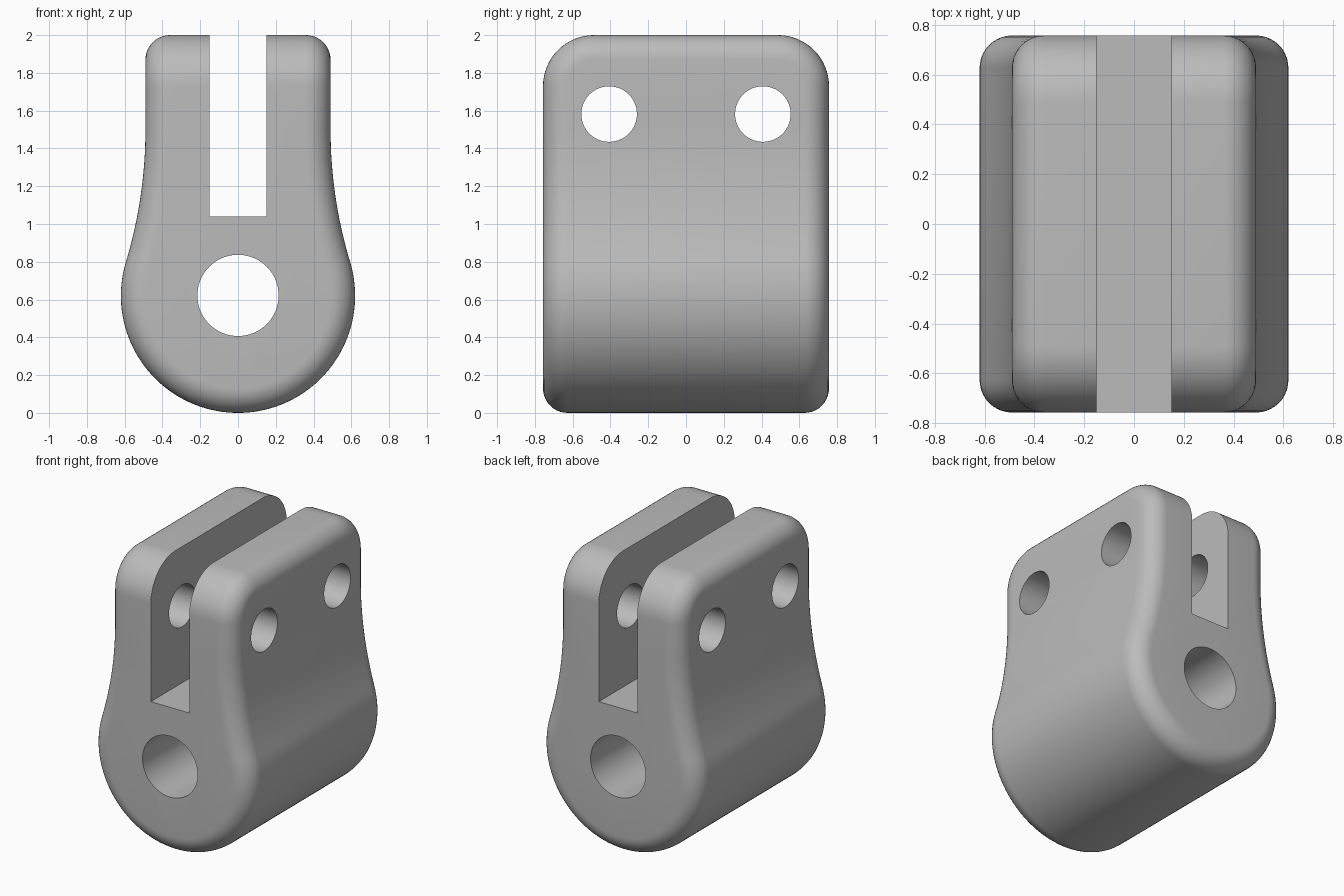
import bpy, bmesh, math
from mathutils import Matrix

cube = bpy.data.objects.get("Cube")
if cube:
    bpy.data.objects.remove(cube, do_unlink=True)

# Main dimensions
HALF_Y, HALF_X, TOP = 0.757, 0.49, 2.0
R_BASE, R_EDGE, R_CORNER = 0.62, 0.13, 0.27
Z_FLARE = 1.5                      # where the flare meets the straight side

grey = bpy.data.materials.new("plain_grey")
grey.use_nodes = True
colour = (0.5, 0.5, 0.5, 1)
grey.diffuse_color = colour
grey.node_tree.nodes["Principled BSDF"].inputs["Base Color"].default_value = colour


def make_object(name, bm):
    mesh = bpy.data.meshes.new(name)
    bmesh.ops.recalc_face_normals(bm, faces=bm.faces)
    bm.to_mesh(mesh)
    bm.free()
    obj = bpy.data.objects.new(name, mesh)
    bpy.context.collection.objects.link(obj)
    mesh.materials.append(grey)
    return obj


def half_profile():
    """Right half outline: round base, concave flare, straight side."""
    rise = Z_FLARE - R_BASE
    r_flare = (HALF_X**2 + rise**2 - R_BASE**2) / (2 * (R_BASE - HALF_X))
    cx = HALF_X + r_flare
    tangent = math.atan2(rise, cx)
    n = 40
    pts = []
    for i in range(n + 1):
        a = -math.pi / 2 + (tangent + math.pi / 2) * i / n
        pts.append((R_BASE * math.cos(a), R_BASE + R_BASE * math.sin(a)))
    m = 16
    for i in range(1, m + 1):
        a = tangent * (1 - i / m)
        pts.append((cx - r_flare * math.cos(a), Z_FLARE - r_flare * math.sin(a)))
    pts.append((HALF_X, TOP))
    return pts


# Body: extruded outline with rounded top ends
right = half_profile()
outline = right + [(-x, z) for x, z in reversed(right[1:])]
bm = bmesh.new()
face = bm.faces.new([bm.verts.new((x, -HALF_Y, z)) for x, z in outline])
ext = bmesh.ops.extrude_face_region(bm, geom=[face])
bmesh.ops.translate(bm, vec=(0, 2 * HALF_Y, 0),
                    verts=[v for v in ext["geom"] if isinstance(v, bmesh.types.BMVert)])
ends = [e for e in bm.edges
        if all(v.co.z > TOP - 1e-4 for v in e.verts)
        and abs(e.verts[0].co.y - e.verts[1].co.y) < 1e-4]
bmesh.ops.bevel(bm, geom=ends, offset=R_CORNER, segments=16, profile=0.5,
                affect='EDGES', clamp_overlap=False)
body = make_object("clevis_body", bm)

# Rounded rim between side walls and the front, top and back
rim = body.modifiers.new("rim_fillet", 'BEVEL')
rim.width, rim.segments = R_EDGE, 10
rim.limit_method, rim.angle_limit = 'ANGLE', math.radians(50)
rim.use_clamp_overlap = False


def cut(cutter):
    cutter.hide_render = True
    cutter.hide_set(True)
    mod = body.modifiers.new(cutter.name, 'BOOLEAN')
    mod.operation, mod.solver, mod.object = 'DIFFERENCE', 'EXACT', cutter


def cut_hole(name, radius, location, axis):
    bm = bmesh.new()
    bmesh.ops.create_cone(bm, cap_ends=True, segments=64, radius1=radius,
                          radius2=radius, depth=3)
    turn = Matrix.Rotation(math.pi / 2, 4, axis)
    bmesh.ops.transform(bm, matrix=Matrix.Translation(location) @ turn, verts=bm.verts)
    cut(make_object(name, bm))


# Slot between the two plates
bm = bmesh.new()
bmesh.ops.create_cube(bm, size=1)
bmesh.ops.transform(bm, matrix=Matrix.Translation((0, 0, 1.54)) @ Matrix.Diagonal((0.3, 3, 1, 1)),
                    verts=bm.verts)
cut(make_object("slot_cutter", bm))

# Pivot bore and two cross bolt holes
cut_hole("bore_cutter", 0.215, (0, 0, 0.622), 'X')
for side, y in (("front", -0.407), ("back", 0.407)):
    cut_hole(side + "_bolt_hole_cutter", 0.147, (0, y, 1.582), 'Y')

# Bake the modifiers, drop the cutters, shade smooth
bpy.context.view_layer.update()
baked = bpy.data.meshes.new_from_object(
    body.evaluated_get(bpy.context.evaluated_depsgraph_get()))
cutters = [m.object for m in body.modifiers if m.type == 'BOOLEAN']
body.modifiers.clear()
body.data = baked
for c in cutters:
    bpy.data.objects.remove(c, do_unlink=True)
bpy.ops.object.select_all(action='DESELECT')
body.select_set(True)
bpy.context.view_layer.objects.active = body
bpy.ops.object.shade_smooth_by_angle(angle=math.radians(30))
